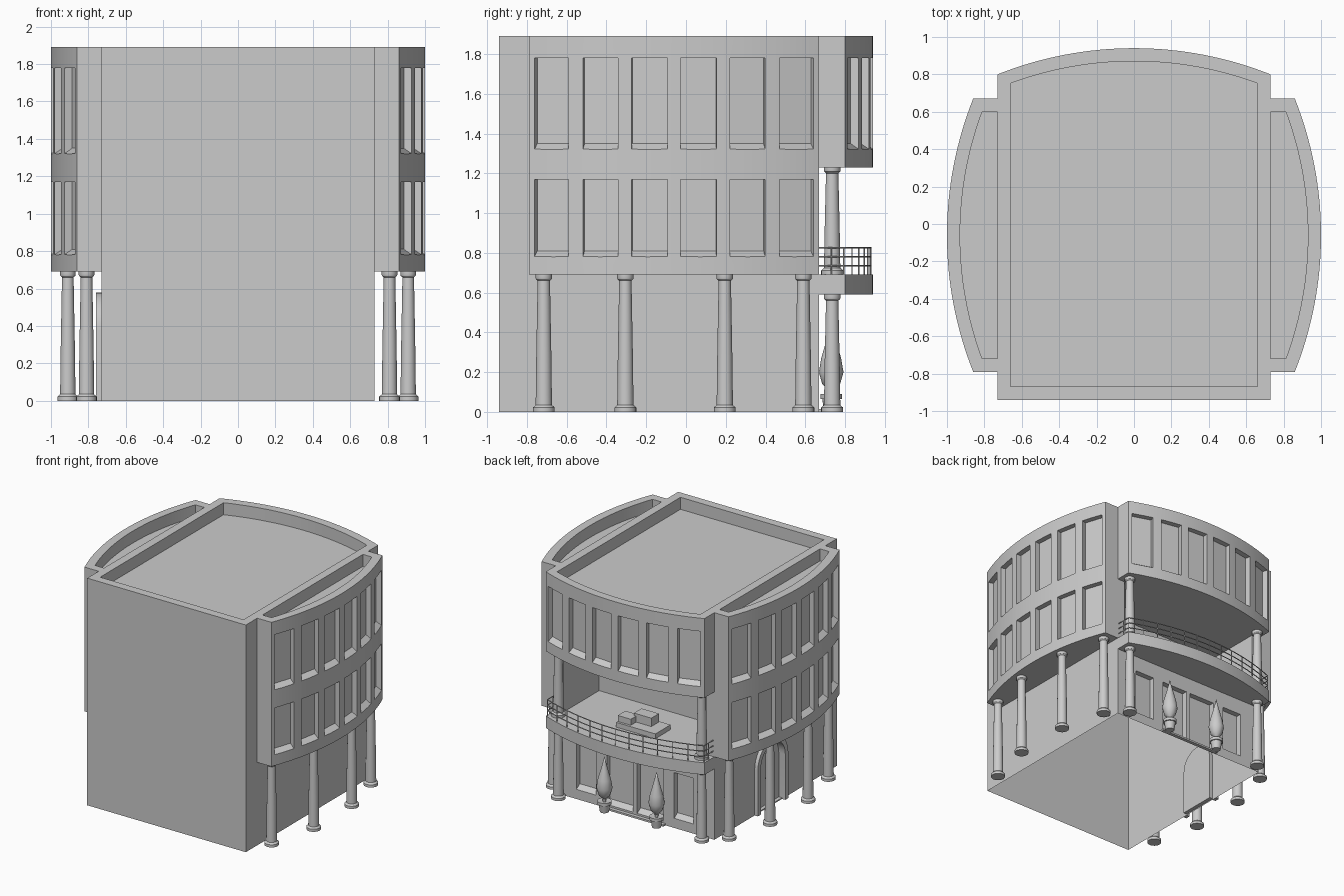
import bpy, bmesh, math
from mathutils import Matrix, Vector

cube = bpy.data.objects.get("Cube")
if cube:
    bpy.data.objects.remove(cube, do_unlink=True)

# Single plaster colour
GREY = (0.6, 0.6, 0.6, 1)
plaster = bpy.data.materials.new("grey_plaster")
plaster.use_nodes = True
plaster.diffuse_color = GREY
plaster.node_tree.nodes["Principled BSDF"].inputs["Base Color"].default_value = GREY

# Shared bow plan: half width, straight depth, bulge
W, STRAIGHT, BULGE = 0.73, 0.13, 0.14
R = (W * W + BULGE * BULGE) / (2 * BULGE)
CENTRE = STRAIGHT + BULGE - R
TOP, PARAPET, ROOF = 1.89, 0.07, 1.79
BAY, TERRACE = 0.69, 1.23
BACK, FRONT = 0.67, -0.94
built = []


def add_object(name, data):
    obj = bpy.data.objects.new(name, data)
    bpy.context.scene.collection.objects.link(obj)
    data.materials.append(plaster)
    built.append(obj)
    return obj


def finish(name, bm):
    bmesh.ops.recalc_face_normals(bm, faces=bm.faces)
    mesh = bpy.data.meshes.new(name)
    bm.to_mesh(mesh)
    bm.free()
    return add_object(name, mesh)


def prism(bm, outline, low, high, matrix=Matrix()):
    """Extrude a flat outline along local z."""
    ring = [bm.verts.new(matrix @ Vector((x, y, low))) for x, y in outline]
    face = bm.faces.new(ring)
    new = bmesh.ops.extrude_face_region(bm, geom=[face])["geom"]
    shift = matrix.to_3x3() @ Vector((0, 0, high - low))
    bmesh.ops.translate(bm, vec=shift, verts=[v for v in new if isinstance(v, bmesh.types.BMVert)])


def box(bm, x0, x1, y0, y1, z0, z1):
    prism(bm, [(x0, y0), (x1, y0), (x1, y1), (x0, y1)], z0, z1)


def arc(inset=0, steps=32):
    """Bowed edge from right to left, inset from the outer face."""
    half = math.asin((W - inset) / (R - inset))
    angles = [half * (1 - 2 * i / steps) for i in range(steps + 1)]
    return [((R - inset) * math.sin(a), CENTRE + (R - inset) * math.cos(a)) for a in angles]


def plan(inner, inset=0):
    return [(inset - W, inner), (W - inset, inner)] + arc(inset)


def window(bm, place, width, z0, z1, depth=0.045):
    """Recess with a sloping sill; local y points out of the wall."""
    profile = [(0.02, z0 - 0.013), (0.02, z1), (-depth, z1), (-depth, z0 + 0.03)]
    sideways = Matrix(((0, 0, 1, 0), (1, 0, 0, 0), (0, 1, 0, 0), (0, 0, 0, 1)))
    prism(bm, profile, -width / 2, width / 2, place @ sideways)


def window_row(bm, z0, z1):
    for i in range(6):
        a = math.asin((i - 2.5) * 0.2465 / R)
        spot = Matrix.Translation((R * math.sin(a), CENTRE + R * math.cos(a), 0))
        window(bm, spot @ Matrix.Rotation(-a, 4, "Z"), 0.18, z0, z1)


def carve(obj, cut_bm):
    """Subtract the cutter mesh and keep the result."""
    cutter = finish("cutter", cut_bm)
    cutter.hide_render = True
    mod = obj.modifiers.new("carve", "BOOLEAN")
    mod.operation, mod.solver, mod.object = "DIFFERENCE", "EXACT", cutter
    graph = bpy.context.evaluated_depsgraph_get()
    obj_mesh = bpy.data.meshes.new_from_object(obj.evaluated_get(graph))
    obj.modifiers.clear()
    obj.data = obj_mesh
    built.remove(cutter)
    bpy.data.objects.remove(cutter, do_unlink=True)


def arch(half, spring, z0=0.0, steps=16):
    curve = [(half * math.cos(math.pi * i / steps), spring + half * math.sin(math.pi * i / steps))
             for i in range(steps + 1)]
    return [(-half, z0), (half, z0)] + curve


# Side bays with two rows of windows and a sunken roof
for name, side in (("left_bay", 1), ("right_bay", -1)):
    bm, cut = bmesh.new(), bmesh.new()
    prism(bm, plan(0), BAY, TOP)
    prism(cut, plan(-0.05, PARAPET), ROOF, TOP + 0.1)
    window_row(cut, 0.78, 1.17)
    window_row(cut, 1.32, 1.78)
    bay = finish(name, bm)
    carve(bay, cut)
    bay.data.transform(Matrix.Translation((side * W, -0.06, 0)) @ Matrix.Rotation(-side * math.pi / 2, 4, "Z"))

# Upper storey with the bowed back and parapet roof
bm, cut = bmesh.new(), bmesh.new()
prism(bm, plan(FRONT - BACK), TERRACE, TOP)
prism(cut, plan(FRONT - BACK + PARAPET, PARAPET), ROOF, TOP + 0.1)
window_row(cut, 1.32, 1.78)
upper = finish("upper_storey", bm)
carve(upper, cut)
upper.data.transform(Matrix.Translation((0, BACK, 0)))

# Lower body: terrace recess, back windows and doors, arched side entrance
ARCH_PLACE = Matrix(((0, 0, 1, -W), (1, 0, 0, -0.06), (0, 1, 0, 0), (0, 0, 0, 1)))
bm, cut = bmesh.new(), bmesh.new()
box(bm, -W, W, FRONT, BACK, 0, TERRACE)
box(cut, -0.66, 0.66, 0.2, BACK + 0.1, BAY, TERRACE + 0.1)
for x, width, low in ((-0.45, 0.18, 0.08), (-0.14, 0.24, 0.03), (0.14, 0.24, 0.03), (0.45, 0.18, 0.08)):
    window(cut, Matrix.Translation((x, BACK, 0)), width, low, 0.46)
prism(cut, arch(0.16, 0.38, 0.01), -0.05, 0.03, ARCH_PLACE)
body = finish("lower_body", bm)
carve(body, cut)
bm = bmesh.new()
bm.from_mesh(body.data)
base = [f for f in bm.faces if f.normal.z < -0.9 and f.calc_center_median().z < 0.005]
bmesh.ops.delete(bm, geom=base, context="FACES_ONLY")
bm.to_mesh(body.data)
bm.free()

# Arched surround
bm, cut = bmesh.new(), bmesh.new()
prism(bm, arch(0.2, 0.38), -0.03, 0, ARCH_PLACE)
prism(cut, arch(0.16, 0.38, -0.1), -0.1, 0.1, ARCH_PLACE)
carve(finish("arch_surround", bm), cut)

# Balcony slab and doorstep
bm = bmesh.new()
prism(bm, plan(0), 0.59, BAY, Matrix.Translation((0, BACK, 0)))
finish("balcony_slab", bm)
bm = bmesh.new()
box(bm, -0.28, 0.28, BACK, BACK + 0.03, 0, 0.015)
finish("doorstep", bm)

# Balcony railing
rail = bpy.data.curves.new("balcony_railing", "CURVE")
rail.dimensions, rail.bevel_depth, rail.bevel_resolution = "3D", 0.004, 1
rail.use_fill_caps = True


def rod(points):
    spline = rail.splines.new("POLY")
    spline.points.add(len(points) - 1)
    for p, co in zip(spline.points, points):
        p.co = (*co, 1)


edge = [(W - 0.01, 0)] + arc(0.01, 24) + [(0.01 - W, 0)]
for z in (0.735, 0.78, 0.826):
    rod([(x, y + BACK, z) for x, y in edge])
for x, y in edge[1:-1:2] + [(W - 0.01, 0.06), (0.01 - W, 0.06)]:
    rod([(x, y + BACK, BAY), (x, y + BACK, 0.826)])
add_object("balcony_railing", rail)


def lathe(name, profile, x, y, z=0, sides=24):
    bm = bmesh.new()
    verts = [bm.verts.new((r, 0, h)) for r, h in profile]
    edges = [bm.edges.new(pair) for pair in zip(verts, verts[1:])]
    bmesh.ops.spin(bm, geom=verts + edges, cent=(0, 0, 0), axis=(0, 0, 1),
                   angle=2 * math.pi, steps=sides)
    bmesh.ops.remove_doubles(bm, verts=bm.verts, dist=0.0005)
    bmesh.ops.translate(bm, vec=(x, y, z), verts=bm.verts)
    return finish(name, bm)


def column(name, x, y, z0, z1):
    h = z1 - z0
    lathe(name, [(0, 0), (0.055, 0), (0.055, 0.022), (0.046, 0.03), (0.041, 0.035), (0.038, h * 0.4),
                 (0.031, h - 0.03), (0.04, h - 0.022), (0.042, h - 0.015), (0.042, h), (0, h)], x, y, z0)


# Columns under the bays and at the balcony corners
for side in (-1, 1):
    for x, y in ((0.81, -0.715), (0.91, -0.305), (0.91, 0.195), (0.81, 0.59)):
        column("bay_column", side * x, y, 0, BAY)
    column("lower_balcony_column", side * 0.66, 0.735, 0, 0.59)
    column("upper_balcony_column", side * 0.66, 0.735, BAY, TERRACE)

# Potted trees beside the doors
for side in (-1, 1):
    lathe("pot", [(0, 0), (0.035, 0), (0.045, 0.065), (0.054, 0.065), (0.054, 0.09), (0.044, 0.09), (0, 0.08)],
          side * 0.24, 0.73, sides=16)
    lathe("tree", [(0.012, 0.08), (0.015, 0.11), (0.045, 0.14), (0.062, 0.2), (0.05, 0.27),
                   (0.03, 0.34), (0.012, 0.41), (0, 0.46)], side * 0.24, 0.73, sides=12)

# Terrace seating
for name, dims in (("seat_base", (-0.18, 0.18, 0.46, 0.66, BAY, 0.73)),
                   ("seat_block_large", (-0.08, 0.08, 0.47, 0.57, 0.73, 0.8)),
                   ("seat_block_small", (0.06, 0.18, 0.54, 0.64, 0.73, 0.78))):
    bm = bmesh.new()
    box(bm, *dims)
    finish(name, bm)

# Smooth the curves, keep edges crisp
bpy.ops.object.select_all(action="DESELECT")
for obj in built:
    if obj.type == "MESH":
        obj.select_set(True)
        bpy.context.view_layer.objects.active = obj
bpy.ops.object.shade_smooth_by_angle(angle=math.radians(30))
